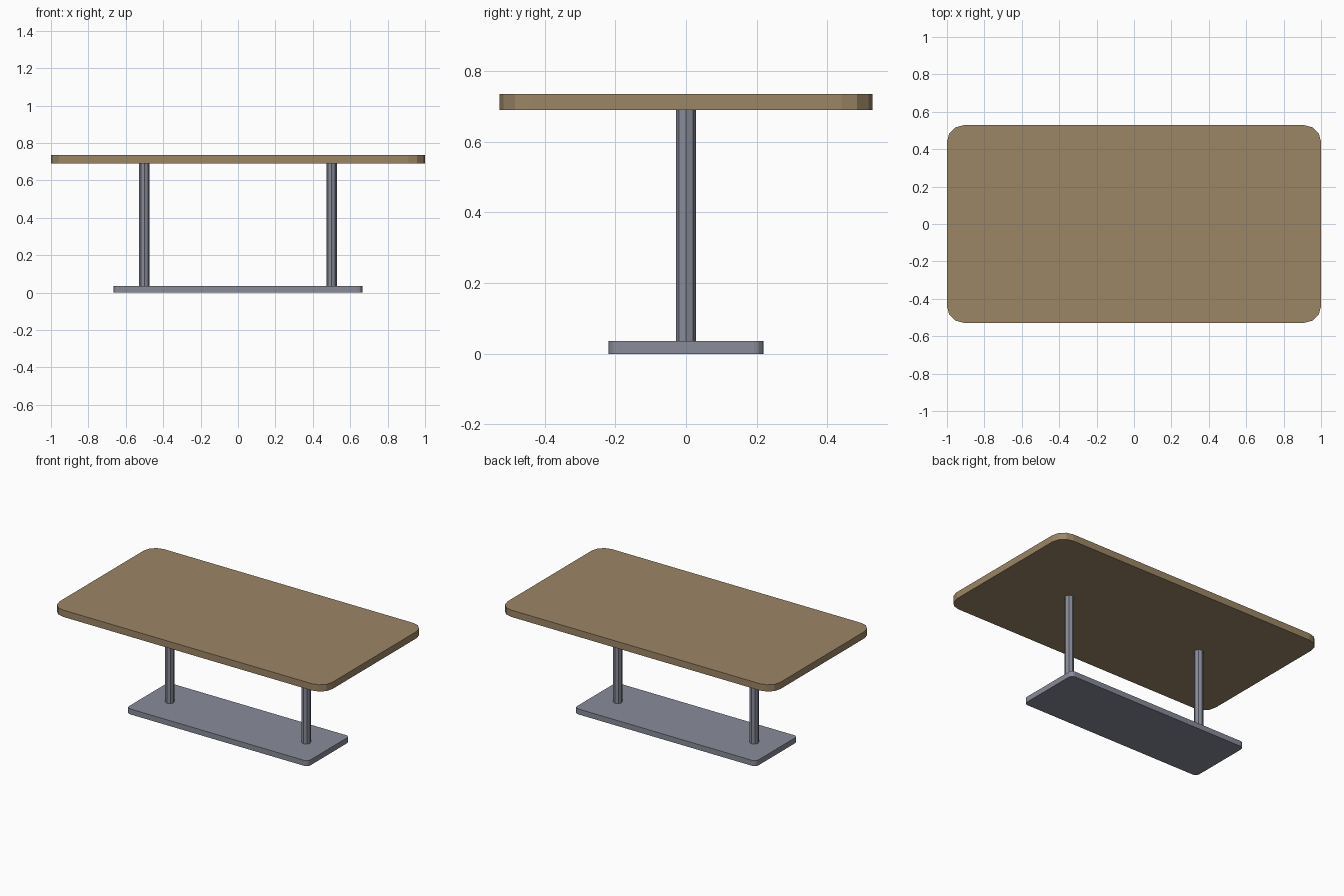
import bpy, bmesh, math

if "Cube" in bpy.data.objects:
    bpy.data.objects.remove(bpy.data.objects["Cube"])


def material(name, rgb):
    m = bpy.data.materials.new(name)
    m.diffuse_color = (*rgb, 1)
    m.use_nodes = True
    m.node_tree.nodes["Principled BSDF"].inputs["Base Color"].default_value = m.diffuse_color
    return m


wood = material("brown wood", (0.33, 0.235, 0.133))
metal = material("grey metal", (0.25, 0.262, 0.32))


def prism(name, outline, z0, z1, mat):
    """Extrude a flat outline from z0 up to z1."""
    bm = bmesh.new()
    face = bm.faces.new([bm.verts.new((x, y, z0)) for x, y in outline])
    top = bmesh.ops.extrude_face_region(bm, geom=[face])["geom"]
    verts = [v for v in top if isinstance(v, bmesh.types.BMVert)]
    bmesh.ops.translate(bm, verts=verts, vec=(0, 0, z1 - z0))
    bmesh.ops.recalc_face_normals(bm, faces=bm.faces)
    me = bpy.data.meshes.new(name)
    bm.to_mesh(me)
    bm.free()
    me.materials.append(mat)
    ob = bpy.data.objects.new(name, me)
    bpy.context.collection.objects.link(ob)
    return ob


def rounded_rect(hx, hy, r, seg=3):
    pts = []
    for q, (sx, sy) in enumerate([(1, 1), (-1, 1), (-1, -1), (1, -1)]):
        for i in range(seg + 1):
            a = math.pi / 2 * (q + i / seg)
            pts.append((sx * (hx - r) + r * math.cos(a),
                        sy * (hy - r) + r * math.sin(a)))
    return pts


def circle(cx, r, n=8):
    return [(cx + r * math.cos(2 * math.pi * i / n),
             r * math.sin(2 * math.pi * i / n)) for i in range(n)]


# Table top and floor plate
prism("table_top", rounded_rect(1.0, 0.528, 0.088), 0.69, 0.735, wood)
prism("base_plate", rounded_rect(0.665, 0.219, 0.027), 0.0, 0.036, metal)

# Two eight-sided posts
for side, x in (("left", -0.5), ("right", 0.5)):
    prism(side + "_post", circle(x, 0.028), 0.036, 0.69, metal)
